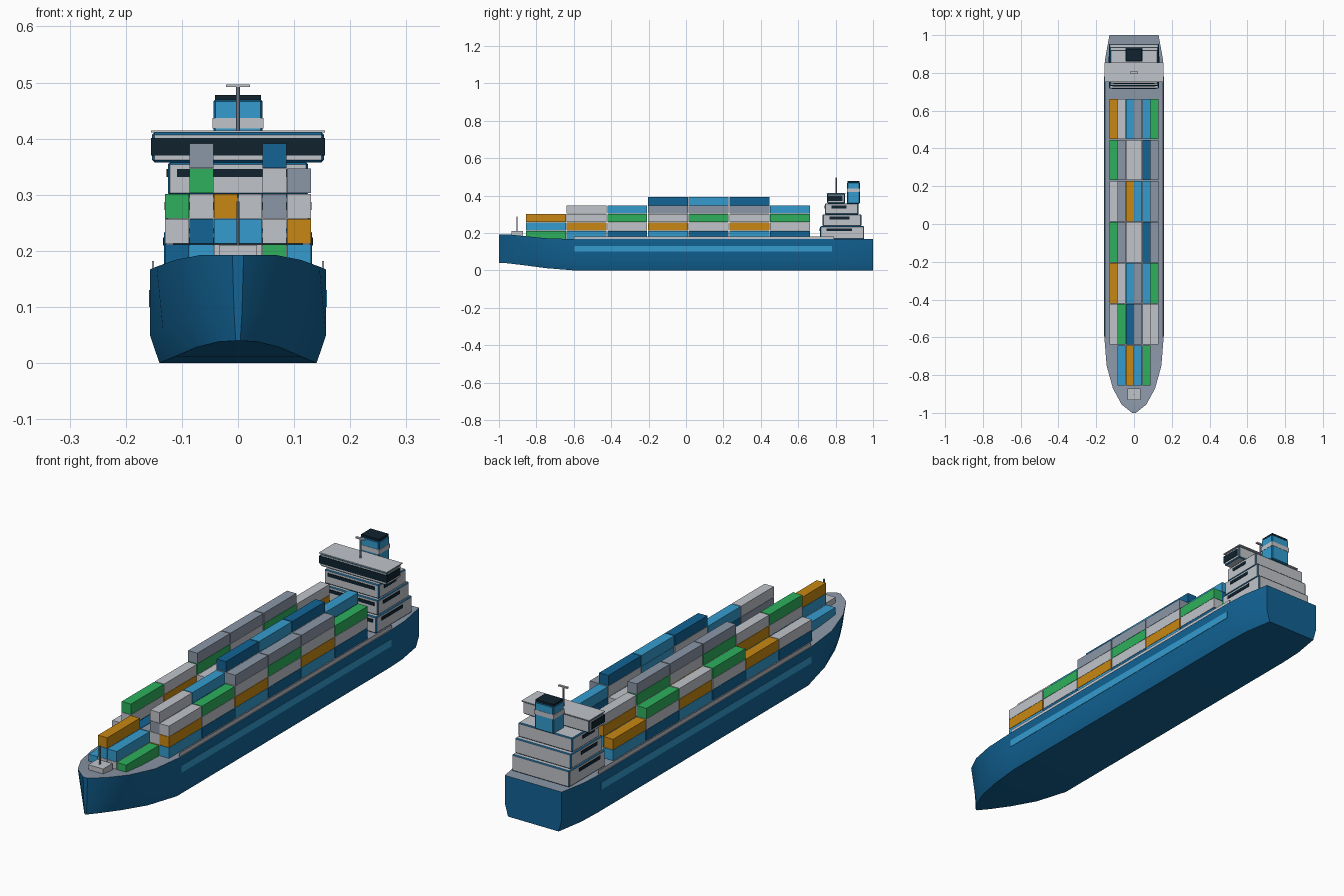
import bpy, bmesh, math

if "Cube" in bpy.data.objects:
    bpy.data.objects.remove(bpy.data.objects["Cube"])


def material(name, rgb):
    m = bpy.data.materials.new(name)
    m.diffuse_color = (*rgb, 1)
    m.use_nodes = True
    m.node_tree.nodes["Principled BSDF"].inputs["Base Color"].default_value = m.diffuse_color
    return m


NAVY = material("deep_blue", (0.006, 0.125, 0.30))
SKY = material("sky_blue", (0.034, 0.33, 0.62))
GREEN = material("green", (0.026, 0.434, 0.107))
ORANGE = material("orange", (0.58, 0.242, 0.006))
LIGHT = material("light_grey", (0.53, 0.55, 0.59))
SLATE = material("slate_grey", (0.26, 0.31, 0.39))
BLACK = material("dark_glass", (0.005, 0.016, 0.027))
PAINT = {"D": NAVY, "B": SKY, "G": GREEN, "O": ORANGE, "L": LIGHT, "S": SLATE}


def finish(name, bm, mats):
    bmesh.ops.recalc_face_normals(bm, faces=bm.faces)
    me = bpy.data.meshes.new(name)
    bm.to_mesh(me)
    bm.free()
    for m in mats:
        me.materials.append(m)
    ob = bpy.data.objects.new(name, me)
    bpy.context.collection.objects.link(ob)
    return ob


def box(name, x0, x1, y0, y1, z0, z1, mat, edge=None, bevel=0.0):
    """Box from its limits; an edge material paints its bevelled corners."""
    bm = bmesh.new()
    bmesh.ops.create_cube(bm, size=1)
    for v in bm.verts:
        v.co = (x0 + (v.co.x + .5) * (x1 - x0),
                y0 + (v.co.y + .5) * (y1 - y0),
                z0 + (v.co.z + .5) * (z1 - z0))
    ob = finish(name, bm, [mat] + ([edge] if edge else []))
    if bevel:
        mod = ob.modifiers.new("bevel", 'BEVEL')
        mod.width = bevel
        mod.segments = 1
        mod.material = 1 if edge else -1
    return ob


def pole(name, y, z0, z1, r, mat):
    bm = bmesh.new()
    bmesh.ops.create_cone(bm, cap_ends=True, segments=8, radius1=r, radius2=r, depth=z1 - z0)
    bmesh.ops.translate(bm, verts=bm.verts, vec=(0, y, (z0 + z1) / 2))
    return finish(name, bm, [mat])


# Hull lofted through stations:
# y, deck half width, chine half width, keel half width, keel z, deck z
stations = [
    (-1.00, .010, .007, .004, .040, .193),
    (-.955, .066, .048, .036, .038, .193),
    (-.87, .112, .092, .075, .028, .184),
    (-.75, .145, .134, .112, .012, .172),
    (-.60, .157, .157, .140, .000, .167),
    (.78, .157, .157, .140, .000, .167),
    (.88, .152, .152, .136, .000, .167),
    (1.00, .130, .130, .116, .000, .167)]
bm = bmesh.new()
rings = []
for y, d, c, k, zk, zd in stations:
    zc = zk + .05
    half = [(d, zd), (c, zc), (k, zk)]
    ring = half + [(-x, z) for x, z in reversed(half)]
    rings.append([bm.verts.new((x, y, z)) for x, z in ring])
for a, b in zip(rings, rings[1:]):
    for i in range(6):
        j = (i + 1) % 6
        f = bm.faces.new((a[i], a[j], b[j], b[i]))
        f.material_index = 1 if i == 5 else 0      # deck strip
bm.faces.new(rings[0])
bm.faces.new(rings[-1])
hull = finish("hull", bm, [NAVY, SLATE])
bpy.context.view_layer.objects.active = hull
hull.select_set(True)
bpy.ops.object.shade_smooth_by_angle(angle=math.radians(25))

# Side stripes and deck rails
for s, side in ((-1, "left"), (1, "right")):
    a, b = sorted((s * .155, s * .1585))
    box("stripe_" + side, a, b, -.595, .78, .100, .130, SKY)
    a, b = sorted((s * .150, s * .153))
    box("rail_" + side, a, b, -.60, .79, .165, .182, LIGHT)

# Container stacks: colours listed bottom to top for each column
odd = ["BOL", "LBOLS", "LBO", "GSB", "BGDBB", "DLGS"]
even = ["DLG", "BDLGS", "BDL", "GSL", "OLSLD", "BOLS"]
low = [2, 4, 2, 2, 4, 3]
W, H, L = .0435, .045, .2175


def stack(bay, column, x, colours):
    y = -.749 + bay * L
    for t, c in enumerate(colours):
        box(f"container_{bay + 1}_{column + 1}_{t + 1}",
            x - W / 2 + .0006, x + W / 2 - .0006, y - L / 2 + .002, y + L / 2 - .002,
            .168 + t * H, .168 + (t + 1) * H - .0012, PAINT[c])


for i, n in enumerate((1, 3, 2, 1)):               # narrow bow bay
    stack(0, i, (i - 1.5) * W, odd[i][:n])
for bay in range(1, 7):
    pattern = even if bay % 2 else odd
    extra = 1 if bay in (3, 4, 5) else 0
    for i in range(6):
        stack(bay, i, (i - 2.5) * W, pattern[i][:low[i] + extra])

# Deckhouse tiers with painted edges and window bands
tiers = [(.132, .717, .953, .167, .236),
         (.129, .731, .938, .236, .299),
         (.125, .743, .922, .299, .358)]
for n, (w, y0, y1, z0, z1) in enumerate(tiers, 1):
    box(f"deckhouse_{n}", -w, w, y0, y1, z0, z1, LIGHT, NAVY, .004)
    za, zb = z1 - .026, z1 - .012
    box(f"front_window_{n}", -w + .016, w - .016, y0 - .002, y0 + .002, za, zb, BLACK)
    for s in (-1, 1):
        a, b = sorted((s * (w - .002), s * (w + .002)))
        box(f"side_window_{n}", a, b, y0 + .035, y1 - .065, za, zb, BLACK)

# Bridge with wings, wraparound glass and roof
box("bridge", -.153, .153, .755, .850, .358, .411, LIGHT, NAVY, .004)
box("bridge_front_glass", -.1535, .1535, .753, .757, .370, .401, BLACK)
for s in (-1, 1):
    a, b = sorted((s * .151, s * .155))
    box("bridge_side_glass", a, b, .753, .838, .370, .401, BLACK)
box("bridge_roof", -.155, .155, .752, .856, .411, .415, LIGHT)

# Funnel
box("funnel", -.044, .044, .861, .930, .356, .470, SKY, NAVY, .004)
box("funnel_band", -.045, .045, .860, .931, .418, .437, LIGHT)
box("funnel_cap", -.041, .041, .864, .927, .469, .478, BLACK)

# Mast on the bridge, bow winch and foremast
pole("mast", .803, .413, .495, .004, SLATE)
box("mast_crossbar", -.021, .021, .798, .808, .492, .497, LIGHT)
box("bow_winch", -.034, .034, -.932, -.872, .180, .211, LIGHT)
pole("foremast", -.904, .20, .288, .003, SLATE)
